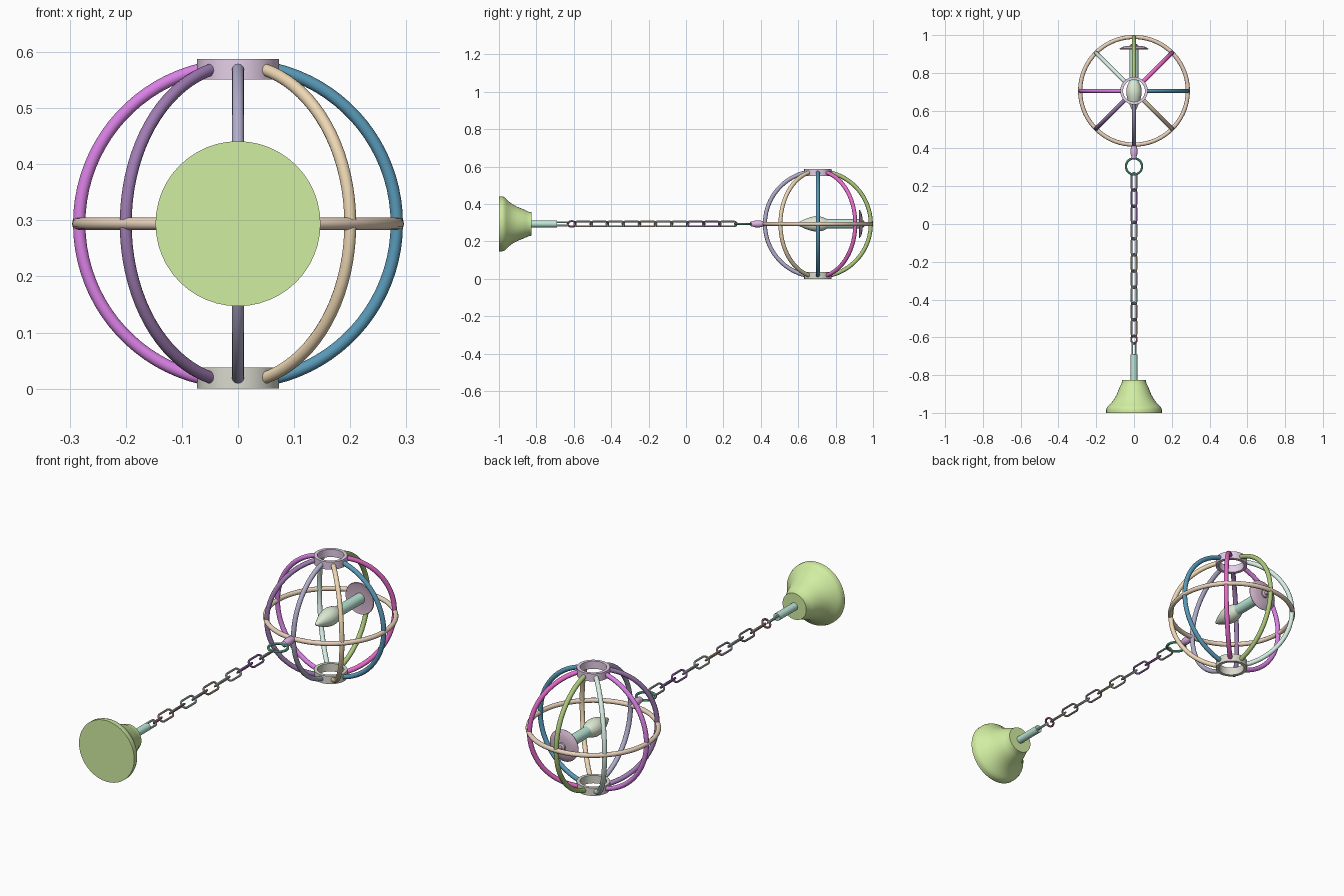
import bpy, math
from mathutils import Vector

if "Cube" in bpy.data.objects:
    bpy.data.objects.remove(bpy.data.objects["Cube"])

C = Vector((0, 0.705, 0.294))      # cage centre
Z = C.z
TAU = 2 * math.pi


def finish(name, verts, faces, color, angle=40):
    me = bpy.data.meshes.new(name)
    me.from_pydata([tuple(v) for v in verts], [], faces)
    ob = bpy.data.objects.new(name, me)
    bpy.context.collection.objects.link(ob)
    mat = bpy.data.materials.new(name + "_mat")
    mat.diffuse_color = (*color, 1)
    mat.use_nodes = True
    mat.node_tree.nodes["Principled BSDF"].inputs["Base Color"].default_value = mat.diffuse_color
    me.materials.append(mat)
    bpy.ops.object.select_all(action='DESELECT')
    ob.select_set(True)
    bpy.context.view_layer.objects.active = ob
    bpy.ops.object.mode_set(mode='EDIT')
    bpy.ops.mesh.select_all(action='SELECT')
    bpy.ops.mesh.normals_make_consistent(inside=False)
    bpy.ops.object.mode_set(mode='OBJECT')
    bpy.ops.object.shade_smooth_by_angle(angle=math.radians(angle))
    return ob


def skin(rows, n, closed):
    """Quads between successive rows of n points, with end caps if open."""
    faces, m = [], rows
    for i in range(m if closed else m - 1):
        j = (i + 1) % m
        for k in range(n):
            l = (k + 1) % n
            faces.append((i * n + k, i * n + l, j * n + l, j * n + k))
    if not closed:
        faces += [tuple(range(n)), tuple(range((m - 1) * n, m * n))]
    return faces


def tube(name, pts, normal, r, color, closed=False, n=12):
    """Round tube along a planar path with the given plane normal."""
    verts, m = [], len(pts)
    for i, p in enumerate(pts):
        a = pts[(i - 1) % m] if closed else pts[max(i - 1, 0)]
        b = pts[(i + 1) % m] if closed else pts[min(i + 1, m - 1)]
        side = (b - a).normalized().cross(normal).normalized()
        verts += [p + r * (math.cos(TAU * k / n) * side + math.sin(TAU * k / n) * normal)
                  for k in range(n)]
    return finish(name, verts, skin(m, n, closed), color)


def lathe(name, profile, color, axis='Y', closed=False, n=48):
    """Revolve (radius, position) pairs about the fixture axis or the cage pole."""
    verts = []
    for r, t in profile:
        for k in range(n):
            c, s = r * math.cos(TAU * k / n), r * math.sin(TAU * k / n)
            verts.append(Vector((c, t, Z + s)) if axis == 'Y' else Vector((c, C.y + s, t)))
    return finish(name, verts, skin(len(profile), n, closed), color)


def link(name, y, length, width, tilt, r, color):
    """Oval chain link centred at y; length and width measured on the wire centre."""
    u = Vector((math.cos(tilt), 0, math.sin(tilt)))
    v = Vector((0, 1, 0))
    h, w = (length - width) / 2, width / 2
    pts = []
    for i in range(24):
        a = TAU * (i + 0.5) / 24
        pts.append(Vector((0, y, Z)) + u * w * math.cos(a)
                   + v * (w * math.sin(a) + math.copysign(h, math.sin(a))))
    return tube(name, pts, u.cross(v), r, color, True, 8)


# Cage ribs
R, TR = 0.283, 0.011
rib_colors = [(.10, .32, .48), (.82, .15, .6), (.42, .58, .2), (.68, .85, .77),
              (.7, .22, .78), (.35, .2, .45), (.45, .42, .6), (.85, .68, .45)]
a0 = math.radians(13.3)
for i, col in enumerate(rib_colors):
    az = TAU * i / 8
    d = Vector((math.cos(az), math.sin(az), 0))
    pts = []
    for k in range(37):
        t = a0 + (math.pi - 2 * a0) * k / 36
        pts.append(C + R * (d * math.sin(t) + Vector((0, 0, math.cos(t)))))
    tube(f"cage_rib_{i + 1}", pts, d.cross(Vector((0, 0, 1))), TR, col)

# Equator hoop
hoop = [C + Vector((math.cos(TAU * k / 72), math.sin(TAU * k / 72), 0)) * 0.285 for k in range(72)]
tube("equator_hoop", hoop, Vector((0, 0, 1)), TR, (.82, .65, .5), True)

# Pole collars
for name, z0, z1, col in (("top_collar", .551, .588, (.78, .62, .8)),
                          ("bottom_collar", 0, .038, (.7, .7, .62))):
    lathe(name, [(.073, z0), (.073, z1), (.058, z1), (.058, z0)], col, 'Z', True)

# Candle socket, drip dish, bulb
lathe("candle_socket", [(.025, .755), (.025, .93)], (.5, .8, .68), n=32)
lathe("drip_dish", [(.001, .926), (.045, .93), (.074, .924), (.076, .928),
                    (.062, .937), (.045, .942), (.02, .944), (.001, .944)], (.62, .45, .58))
lathe("socket_stem", [(.02, .94), (.018, .95), (.009, .955), (.009, .985)], (.62, .45, .58), n=20)
lathe("bulb", [(.001, .59), (.007, .597), (.016, .615), (.027, .64), (.036, .665), (.041, .69),
               (.041, .71), (.036, .732), (.028, .75), (.022, .762)], (.72, .82, .65), n=32)

# Cage hanger and its ring
lathe("cage_hanger", [(.009, .343), (.014, .348), (.014, .358), (.018, .37),
                      (.018, .395), (.013, .418)], (.75, .45, .78), n=24)
link("hanger_ring", .305, .086, .0859, 0, .006, (.15, .62, .4))

# Chain of alternating links
link_colors = [(.45, .5, .45), (.45, .2, .62), (.5, .25, .7), (.6, .6, .65), (.6, .7, .6),
               (.65, .5, .3), (.55, .45, .6), (.5, .7, .6), (.45, .35, .4), (.6, .5, .4)]
N, TOP, BOTTOM, LAP = 10, .271, -.597, .010
L = (TOP - BOTTOM + (N - 1) * LAP) / N
for i in range(N):
    tilt = math.radians(45 if i % 2 == 0 else 135)
    link(f"chain_link_{i + 1}", TOP - L / 2 - i * (L - LAP), L, .037, tilt, .0048, link_colors[i])

# Canopy ring, eyelet, stem and bell canopy
link("canopy_ring", -.611, .042, .0419, math.radians(45), .005, (.6, .2, .4))
link("stem_eyelet", -.664, .07, .026, math.radians(135), .005, (.55, .85, .7))
lathe("canopy_stem", [(.018, -.83), (.018, -.69)], (.5, .8, .68), n=24)
lathe("bell_canopy", [(.001, -1), (.147, -1), (.147, -.982), (.143, -.971), (.134, -.961),
                      (.119, -.946), (.104, -.926), (.092, -.903), (.081, -.876), (.072, -.855),
                      (.065, -.841), (.063, -.825), (.001, -.825)], (.64, .85, .36))
